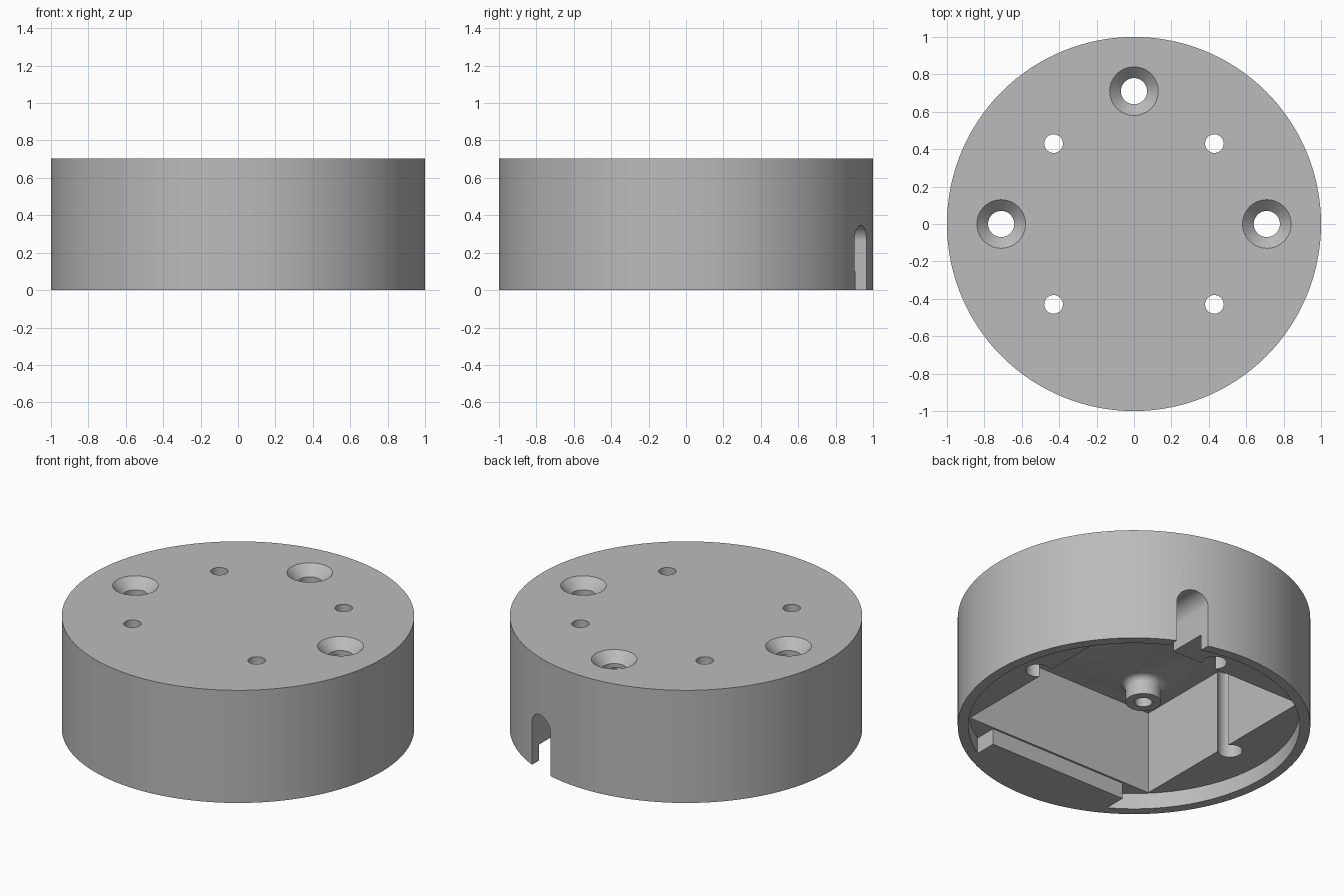
import bpy
import bmesh
import math

cube = bpy.data.objects.get("Cube")
if cube:
    bpy.data.objects.remove(cube, do_unlink=True)

HEIGHT = 0.705
SEAT = 0.1        # depth of the lid recess
CEILING = 0.62    # top of the square cavity
HALF = 0.66       # half width of the square cavity

grey = bpy.data.materials.new("plain_grey")
grey.use_nodes = True
grey.diffuse_color = (0.5, 0.5, 0.5, 1)
grey.node_tree.nodes["Principled BSDF"].inputs["Base Color"].default_value = (0.5, 0.5, 0.5, 1)


def finish(name, bm):
    bmesh.ops.recalc_face_normals(bm, faces=bm.faces)
    mesh = bpy.data.meshes.new(name)
    bm.to_mesh(mesh)
    bm.free()
    mesh.materials.append(grey)
    obj = bpy.data.objects.new(name, mesh)
    bpy.context.collection.objects.link(obj)
    return obj


def lathe(name, profile, x=0, y=0, sides=48):
    """Closed solid turned from (radius, z) points."""
    bm = bmesh.new()
    rings = []
    for r, z in profile:
        angles = [2 * math.pi * i / sides for i in range(sides)]
        rings.append([bm.verts.new((x + r * math.cos(a), y + r * math.sin(a), z)) for a in angles])
    for low, high in zip(rings, rings[1:]):
        for i in range(sides):
            j = (i + 1) % sides
            bm.faces.new((low[i], low[j], high[j], high[i]))
    bm.faces.new(rings[0])
    bm.faces.new(rings[-1])
    return finish(name, bm)


def extrude(name, outline, offset):
    """Solid made by pushing a flat outline along an offset."""
    bm = bmesh.new()
    face = bm.faces.new([bm.verts.new(p) for p in outline])
    new = bmesh.ops.extrude_face_region(bm, geom=[face], use_keep_orig=True)
    verts = [g for g in new["geom"] if isinstance(g, bmesh.types.BMVert)]
    bmesh.ops.translate(bm, verts=verts, vec=offset)
    return finish(name, bm)


def box(name, x0, x1, y0, y1, z0, z1):
    return extrude(name, [(x0, y0, z0), (x1, y0, z0), (x1, y1, z0), (x0, y1, z0)], (0, 0, z1 - z0))


def combine(target, tool, operation="DIFFERENCE"):
    bpy.context.view_layer.objects.active = target
    mod = target.modifiers.new(operation.lower(), "BOOLEAN")
    mod.operation = operation
    mod.solver = "EXACT"
    mod.object = tool
    bpy.ops.object.modifier_apply(modifier=mod.name)
    bpy.data.objects.remove(tool, do_unlink=True)


# Round body
body = lathe("round_housing", [(1, 0), (1, HEIGHT)], sides=128)

# Lid recess, leaving a locating tab at the front
recess = lathe("recess_cutter", [(0.94, -0.1), (0.94, SEAT)], sides=128)
combine(recess, box("tab", -0.48, 0.48, -1.1, -0.672, -0.2, 0.2))
combine(body, recess)

# Square cavity
combine(body, box("cavity_cutter", -HALF, HALF, -HALF, HALF, 0.05, CEILING))

# Arched cable slot running from the back into the cavity
cx, r, spring = 0.349, 0.087, 0.26
arch = [(cx + r * math.cos(math.pi * i / 24), 0.5, spring + r * math.sin(math.pi * i / 24))
        for i in range(25)]
arch += [(cx - r, 0.5, -0.1), (cx + r, 0.5, -0.1)]
combine(body, extrude("slot_cutter", arch, (0, 0.7, 0)))

# Filleted bosses under the top, each with a through hole
fillet = [(0.14 - 0.04 * math.cos(a), CEILING - 0.04 + 0.04 * math.sin(a))
          for a in [math.pi / 2 * i / 6 for i in range(7)]]
boss_profile = [(0.1, 0.505)] + fillet + [(0.14, 0.66)]
for x in (-0.43, 0.43):
    for y in (-0.43, 0.43):
        combine(body, lathe("boss", boss_profile, x, y), "UNION")
        combine(body, lathe("boss_hole", [(0.05, 0.4), (0.05, 0.8)], x, y, 32))

# Countersunk screw holes at the back and both sides
sink = [(0.07, -0.1), (0.07, HEIGHT - 0.06), (0.13, HEIGHT), (0.13, 0.8)]
for x, y in ((0, 0.71), (-0.71, 0), (0.71, 0)):
    combine(body, lathe("screw_hole", sink, x, y))

# Smooth the round walls and keep the edges crisp
bpy.ops.object.select_all(action="DESELECT")
body.select_set(True)
bpy.context.view_layer.objects.active = body
bpy.ops.object.shade_smooth_by_angle(angle=math.radians(30))
